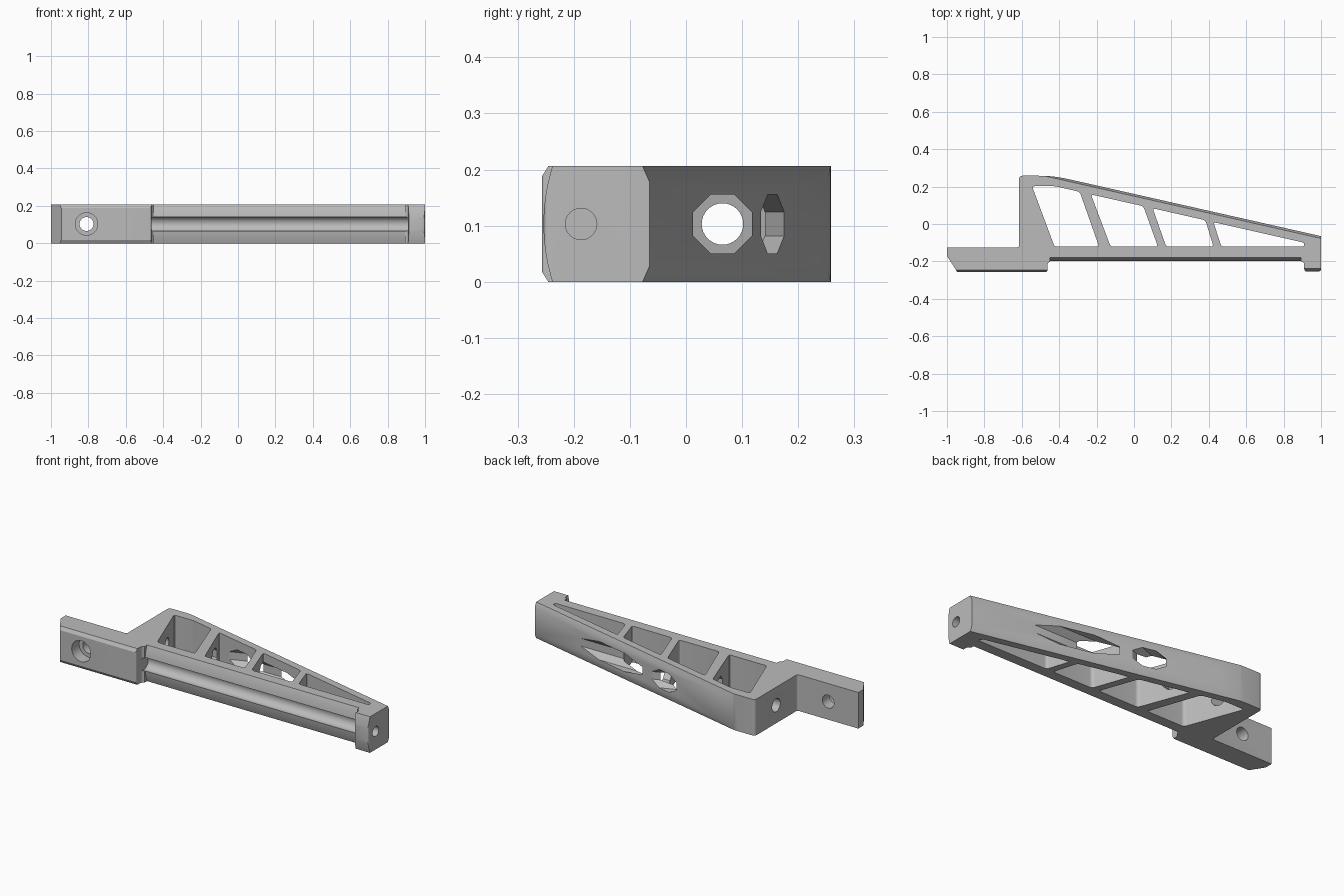
import bpy, bmesh, math
from mathutils import Vector, Matrix

if "Cube" in bpy.data.objects:
    bpy.data.objects.remove(bpy.data.objects["Cube"])

H = 0.206            # height of the extrusion
MID = H / 2
SLOPE = 0.226        # fall of the diagonal back edge

grey = bpy.data.materials.new("plain grey")
grey.use_nodes = True
grey.diffuse_color = (0.5, 0.5, 0.5, 1)
grey.node_tree.nodes["Principled BSDF"].inputs["Base Color"].default_value = (0.5, 0.5, 0.5, 1)


def rounded(points, default=0.0, steps=5):
    """Round each corner of a 2D outline; a third value is its own radius."""
    out = []
    for i, p in enumerate(points):
        r = p[2] if len(p) > 2 else default
        c = Vector(p[:2])
        if not r:
            out.append(c)
            continue
        a = Vector(points[i - 1][:2]) - c
        b = Vector(points[(i + 1) % len(points)][:2]) - c
        a, b = (c + v.normalized() * min(r, v.length * 0.45) for v in (a, b))
        for k in range(steps + 1):
            t = k / steps
            out.append(a * (1 - t) ** 2 + c * 2 * t * (1 - t) + b * t * t)
    return out


def prism(name, outline, axis, lo, hi):
    """Extrude an outline along z (x, y points), x (y, z) or y (x, z)."""
    place = {"z": lambda u, v, w: (u, v, w),
             "x": lambda u, v, w: (w, u, v),
             "y": lambda u, v, w: (u, w, v)}[axis]
    bm = bmesh.new()
    face = bm.faces.new([bm.verts.new(place(p[0], p[1], lo)) for p in outline])
    geo = bmesh.ops.extrude_face_region(bm, geom=[face])["geom"]
    shift = Vector(place(0, 0, hi - lo))
    bmesh.ops.translate(bm, vec=shift, verts=[g for g in geo if isinstance(g, bmesh.types.BMVert)])
    bmesh.ops.recalc_face_normals(bm, faces=bm.faces)
    mesh = bpy.data.meshes.new(name)
    bm.to_mesh(mesh)
    bm.free()
    ob = bpy.data.objects.new(name, mesh)
    bpy.context.collection.objects.link(ob)
    mesh.materials.append(grey)
    return ob


def ring(u, v, r, n, turn=0.0):
    return [(u + r * math.cos(turn + math.tau * i / n),
             v + r * math.sin(turn + math.tau * i / n)) for i in range(n)]


def cut(cutter):
    cutter.hide_render = True
    bpy.context.view_layer.objects.active = body
    mod = body.modifiers.new("cut", "BOOLEAN")
    mod.operation = "DIFFERENCE"
    mod.solver = "EXACT"
    mod.object = cutter
    bpy.ops.object.modifier_apply(modifier=mod.name)
    bpy.data.objects.remove(cutter)


# Bracket body: mounting tab, tower, sloped back and front beam
outline = [(-1, -0.125), (-0.615, -0.125, 0.012), (-0.615, 0.258, 0.02),
           (-0.43, 0.258, 0.08), (1, -0.065), (1, -0.254, 0.015),
           (0.91, -0.254, 0.015), (0.91, -0.2, 0.02), (-0.463, -0.2, 0.025),
           (-0.463, -0.257, 0.01), (-0.945, -0.257), (-1, -0.17)]
body = prism("bracket_body", rounded(outline), "z", 0, H)

# Windows between the slanted ribs
windows = [
    [(-0.545, 0.202), (-0.42, 0.202), (-0.29, 0.172), (-0.187, -0.121), (-0.425, -0.121)],
    [(-0.23, 0.158), (0.05, 0.095), (0.128, -0.121), (-0.125, -0.121)],
    [(0.1, 0.084), (0.382, 0.02), (0.425, -0.121), (0.172, -0.121)],
    [(0.425, 0.01), (0.91, -0.1), (0.91, -0.121), (0.467, -0.121)],
]
for w in windows:
    cut(prism("window_cutter", rounded(w, 0.015), "z", -0.1, H + 0.1))


# Front faces: bowed beam and end cap, chamfered tab
def front_cut(profile, lo, hi):
    cut(prism("front_cutter", [(-0.4, -0.1)] + profile + [(-0.4, H + 0.1)], "x", lo, hi))


def bow(front, depth):
    return [(front + depth * t * t, MID + t * MID) for t in (k / 10 for k in range(-12, 13))]


front_cut(bow(-0.2, 0.02), -0.448, 0.892)
front_cut(bow(-0.254, 0.016), 0.9, 1.1)
front_cut([(-0.233, -0.02), (-0.258, 0.02), (-0.258, H - 0.02), (-0.233, H + 0.02)], -1.1, -0.455)

# Chamfers along the sloped back edge
for side in (1, -1):
    wedge = [(y, MID + side * z) for y, z in
             [(-0.024, 0.131), (0.012, 0.047), (0.1, 0.047), (0.1, 0.131)]]
    chamfer = prism("slope_chamfer_cutter", wedge, "x", -1.8, 0.3)
    chamfer.data.transform(Matrix.Translation((1, -0.065, 0)) @
                           Matrix.Rotation(-math.atan(SLOPE), 4, "Z"))
    cut(chamfer)

# Rod groove along the beam and the hole through the end cap
cut(prism("groove_cutter", ring(-0.187, MID, 0.04, 32), "x", -0.464, 0.911))
cut(prism("end_hole_cutter", ring(-0.187, MID, 0.028, 32), "x", 0.85, 1.1))

# Stepped bolt hole in the tab
cut(prism("bolt_cutter", ring(-0.81, MID, 0.037, 32), "y", -0.4, 0))
cut(prism("bolt_head_cutter", ring(-0.81, MID, 0.06, 32), "y", -0.4, -0.19))

# Tower bolt hole, octagonal tool passage and its tilted outlet
cut(prism("tower_hole_cutter", ring(0.065, MID, 0.037, 32), "x", -0.8, -0.3))
octagon = ring(0, 0, 0.0565, 8, math.pi / 8)
passage = prism("passage_cutter", octagon, "x", -0.42, 1.0)
passage.data.transform(Matrix.Translation((0, 0.065, MID)))
cut(passage)
outlet = prism("outlet_cutter", octagon, "x", -0.05, 0.8)
outlet.data.transform(Matrix.Translation((-0.21, 0.062, MID)) @
                      Matrix.Rotation(math.radians(21), 4, "Z"))
cut(outlet)

# Smooth shading with crisp edges
bpy.ops.object.select_all(action="DESELECT")
body.select_set(True)
bpy.context.view_layer.objects.active = body
bpy.ops.object.shade_smooth_by_angle(angle=math.radians(25))
